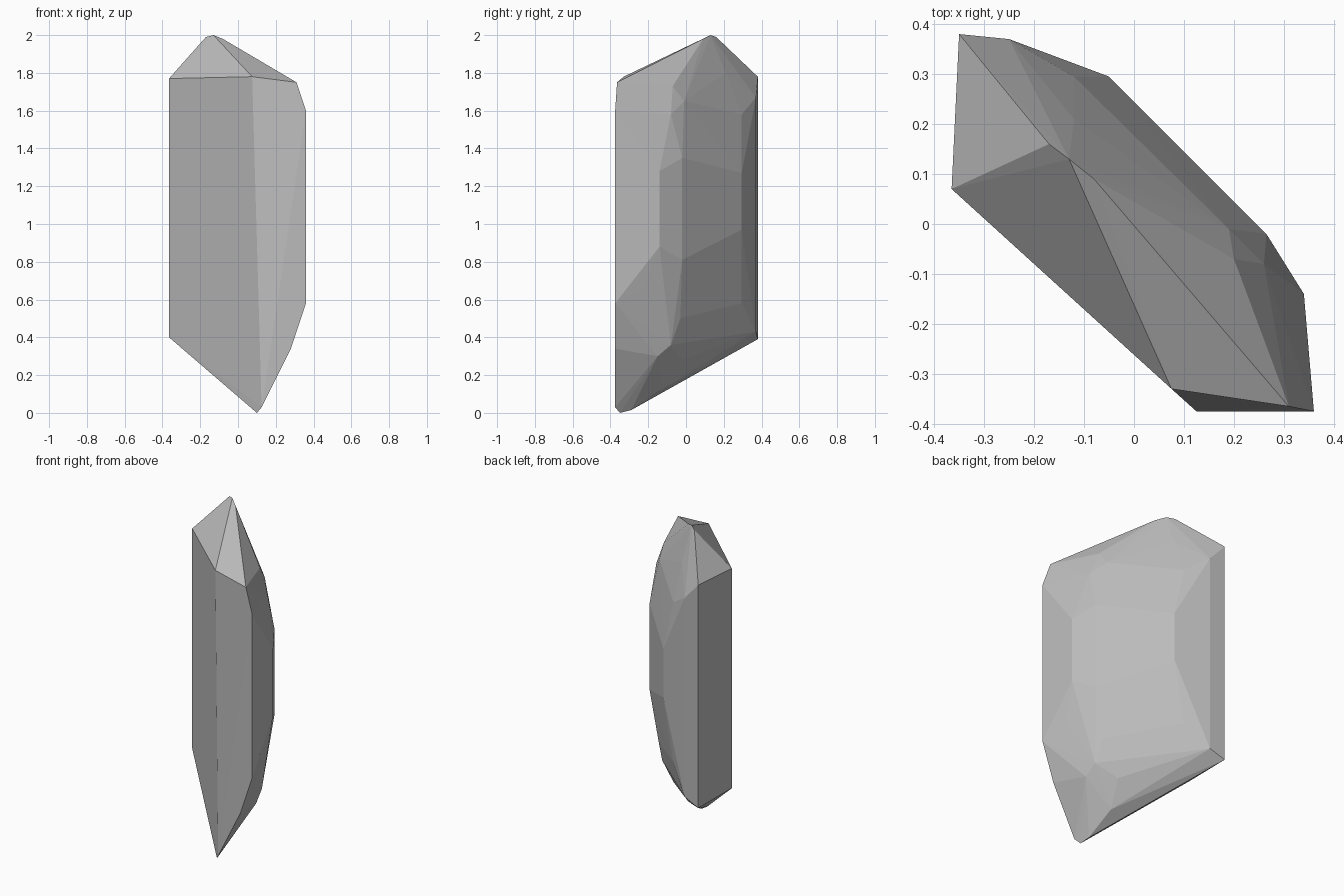
import bpy, bmesh
from mathutils import Vector

cube = bpy.data.objects.get("Cube")
if cube:
    bpy.data.objects.remove(cube, do_unlink=True)

# Plain grey stone
stone = bpy.data.materials.new("grey_stone")
stone.use_nodes = True
grey = (0.5, 0.5, 0.5, 1)
stone.diffuse_color = grey
stone.node_tree.nodes["Principled BSDF"].inputs["Base Color"].default_value = grey


def upright(x, y, *heights):
    """Corner points stacked on one vertical edge."""
    return [Vector((x, y, z)) for z in heights]


# Peak and the rim of the slanted cap
cap = (upright(-.13, .13, 2) + upright(-.17, .16, 1.99) + upright(-.08, .09, 1.98)
       + upright(.31, -.365, 1.75) + upright(.2, -.07, 1.73) + upright(-.12, .21, 1.8))

# Long flat front and end faces
walls = (upright(-.365, .07, .4, 1.77) + upright(-.35, .38, .39, 1.78)
         + upright(.075, -.33, 1.78) + upright(.36, -.375, .58, 1.6)
         + upright(-.25, .37, .43, 1.67))

# Chipped, bulging back
chips = (upright(-.05, .295, .97, 1.27) + upright(-.12, .295, .58, 1.58)
         + upright(.265, -.02, .81, 1.35) + upright(.34, -.14, .88, 1.28)
         + upright(.26, -.08, 1.58) + upright(.19, -.01, 1.65)
         + upright(.325, -.22, .66) + upright(.25, -.08, .6) + upright(.21, -.03, .5))

# Tapering foot
foot = (upright(.1, -.35, 0) + upright(.09, -.29, .015) + upright(.125, -.375, .03)
        + upright(.28, -.375, .34) + upright(.1, -.02, .28) + upright(.07, -.12, .13)
        + upright(.23, -.15, .3) + upright(.22, -.08, .36))

# Wrap the corners in one flat-faced shell
bm = bmesh.new()
for corner in cap + walls + chips + foot:
    bm.verts.new(corner)
hull = bmesh.ops.convex_hull(bm, input=bm.verts)
inner = {g for g in hull["geom_interior"] + hull["geom_unused"]
         if isinstance(g, bmesh.types.BMVert)}
bmesh.ops.delete(bm, geom=list(inner), context='VERTS')
bmesh.ops.recalc_face_normals(bm, faces=bm.faces)

mesh = bpy.data.meshes.new("stone_shard")
bm.to_mesh(mesh)
bm.free()
mesh.materials.append(stone)
shard = bpy.data.objects.new("stone_shard", mesh)
bpy.context.collection.objects.link(shard)
